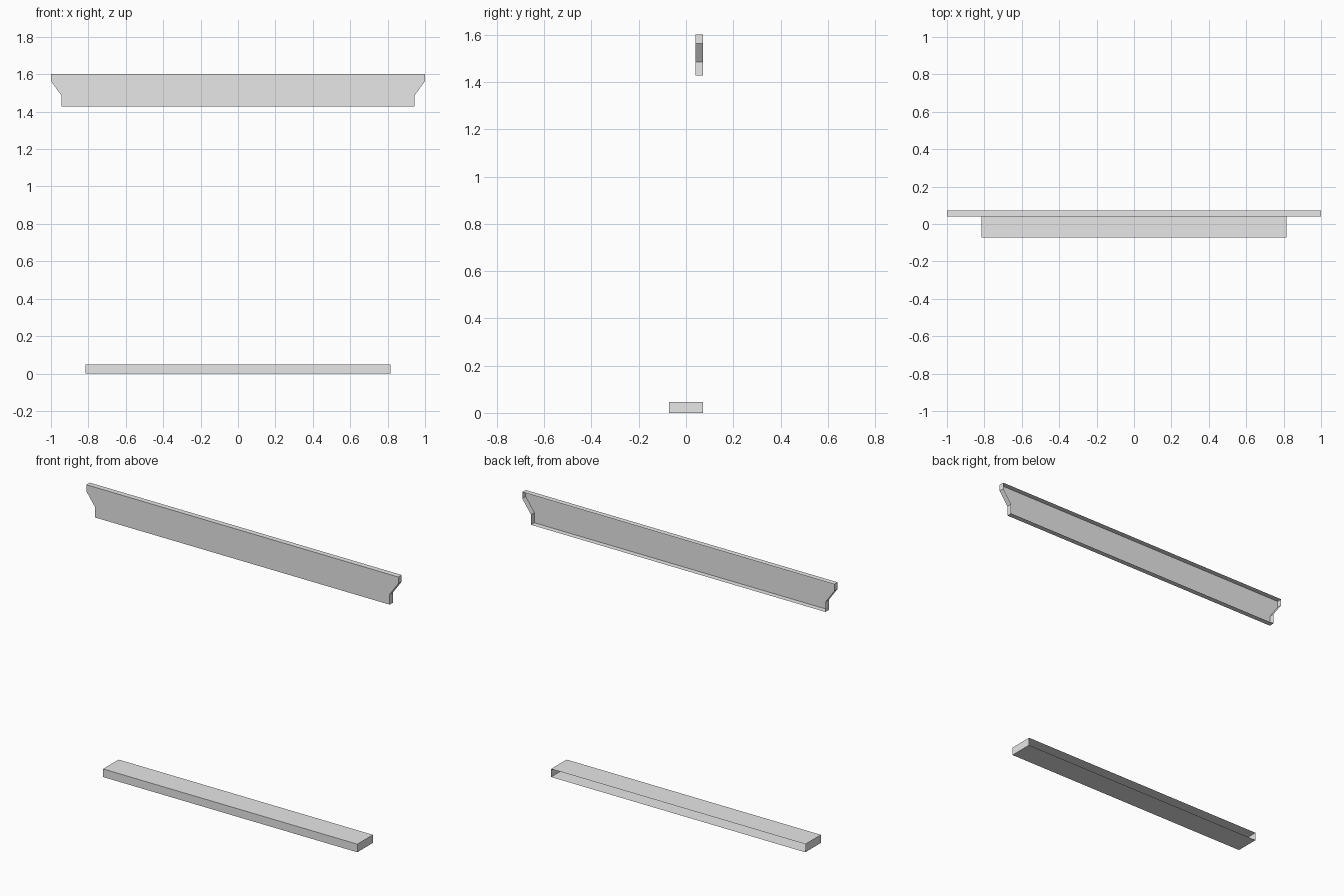
import bpy
import bmesh

cube = bpy.data.objects.get("Cube")
if cube:
    bpy.data.objects.remove(cube, do_unlink=True)

# Single plain stone colour
stone = bpy.data.materials.new("light grey stone")
stone.use_nodes = True
colour = (0.8, 0.8, 0.8, 1.0)
stone.diffuse_color = colour
stone.node_tree.nodes["Principled BSDF"].inputs["Base Color"].default_value = colour


def open_back_block(name, right_half, y_front, y_back):
    """Mirror a half outline, extrude it backwards and leave the back open."""
    outline = right_half + [(-x, z) for x, z in reversed(right_half)]
    bm = bmesh.new()
    front = bm.faces.new([bm.verts.new((x, y_front, z)) for x, z in outline])
    rim = bmesh.ops.extrude_edge_only(bm, edges=front.edges[:])
    for item in rim["geom"]:
        if isinstance(item, bmesh.types.BMVert):
            item.co.y = y_back
    bmesh.ops.recalc_face_normals(bm, faces=bm.faces[:])
    # Front must point towards -y
    front.normal_update()
    if front.normal.y > 0:
        bmesh.ops.reverse_faces(bm, faces=bm.faces[:])
    mesh = bpy.data.meshes.new(name)
    bm.to_mesh(mesh)
    bm.free()
    mesh.materials.append(stone)
    obj = bpy.data.objects.new(name, mesh)
    bpy.context.collection.objects.link(obj)
    return obj


# Window sill at the bottom
open_back_block("window_sill", [(0.815, 0.0), (0.815, 0.047)], -0.071, 0.071)

# Lintel with slanted, stepped ends at the top
open_back_block(
    "window_lintel",
    [(0.944, 1.427), (0.944, 1.486), (1.0, 1.564), (1.0, 1.602)],
    0.04, 0.071)
